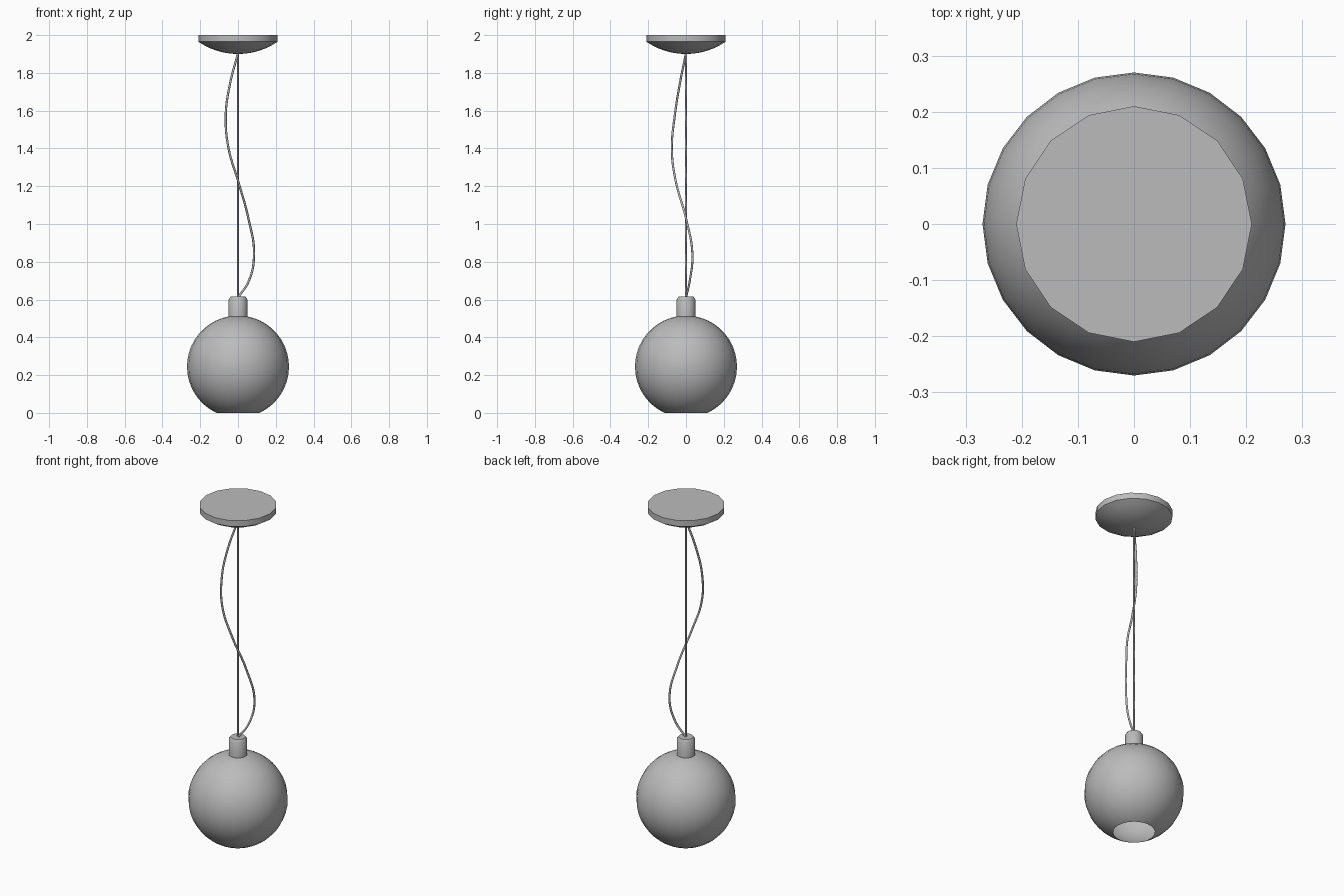
import bpy
import math

cube = bpy.data.objects.get("Cube")
if cube:
    bpy.data.objects.remove(cube)

grey = bpy.data.materials.new("satin grey")
grey.use_nodes = True
grey.diffuse_color = (0.5, 0.5, 0.5, 1)
grey.node_tree.nodes["Principled BSDF"].inputs["Base Color"].default_value = (0.5, 0.5, 0.5, 1)


def smooth(obj, angle=35):
    bpy.ops.object.select_all(action="DESELECT")
    obj.select_set(True)
    bpy.context.view_layer.objects.active = obj
    bpy.ops.object.shade_smooth_by_angle(angle=math.radians(angle))


def lathe(name, profile, sides):
    """Revolve (radius, height) points, listed bottom to top, around z."""
    verts, faces, rings = [], [], []
    for r, z in profile:
        start = len(verts)
        count = sides if r > 0 else 1
        for i in range(count):
            a = math.tau * i / sides
            verts.append((r * math.cos(a), r * math.sin(a), z))
        rings.append([start + i % count for i in range(sides)])
    for low, high in zip(rings, rings[1:]):
        for i in range(sides):
            j = (i + 1) % sides
            quad = [low[i], low[j], high[j], high[i]]
            faces.append(list(dict.fromkeys(quad)))
    mesh = bpy.data.meshes.new(name)
    mesh.from_pydata(verts, [], faces)
    mesh.materials.append(grey)
    obj = bpy.data.objects.new(name, mesh)
    bpy.context.collection.objects.link(obj)
    smooth(obj)
    return obj


def cord(name, points, radius):
    """Round cable running smoothly through the points."""
    curve = bpy.data.curves.new(name, "CURVE")
    curve.dimensions = "3D"
    curve.bevel_depth = radius
    curve.bevel_resolution = 1
    curve.resolution_u = 8
    curve.use_fill_caps = True
    spline = curve.splines.new("BEZIER")
    spline.bezier_points.add(len(points) - 1)
    for bp, co in zip(spline.bezier_points, points):
        bp.co = co
        bp.handle_left_type = bp.handle_right_type = "AUTO"
    curve.materials.append(grey)
    obj = bpy.data.objects.new(name, curve)
    bpy.context.collection.objects.link(obj)


# Globe shade: open at the bottom with a short upright lip
R, CENTRE, STEPS = 0.27, 0.245, 18
low, high = math.radians(-64), math.radians(80)
globe = [(0.113, 0.0)]
for i in range(STEPS + 1):
    a = low + (high - low) * i / STEPS
    globe.append((R * math.cos(a), CENTRE + R * math.sin(a)))
globe.append((0, globe[-1][1]))
lathe("globe_shade", globe, 24)

# Lamp holder with a chamfered top
lathe("lamp_holder", [(0, 0.5), (0.05, 0.5), (0.05, 0.6), (0.04, 0.615), (0, 0.615)], 20)

# Ceiling canopy: shallow dome below a straight rim
DOME, RIM = 0.065, 0.21
dome_radius = (RIM ** 2 + DOME ** 2) / (2 * DOME)
half = math.asin(RIM / dome_radius)
canopy = [(0, 1.9)]
for i in range(1, 7):
    a = half * i / 6
    canopy.append((dome_radius * math.sin(a), 1.9 + dome_radius * (1 - math.cos(a))))
canopy += [(RIM, 2.0), (0, 2.0)]
lathe("ceiling_canopy", canopy, 16)

# Taut suspension wire and loose power cord
cord("suspension_wire", [(0, 0, 0.61), (0, 0, 1.905)], 0.005)
cord("power_cord", [
    (0, 0, 0.61), (0.058, 0.02, 0.7), (0.085, 0.034, 0.84), (0.055, 0, 1.03),
    (0, -0.055, 1.23), (-0.05, -0.075, 1.4), (-0.065, -0.06, 1.57),
    (-0.045, -0.035, 1.73), (0, 0, 1.905)], 0.006)
